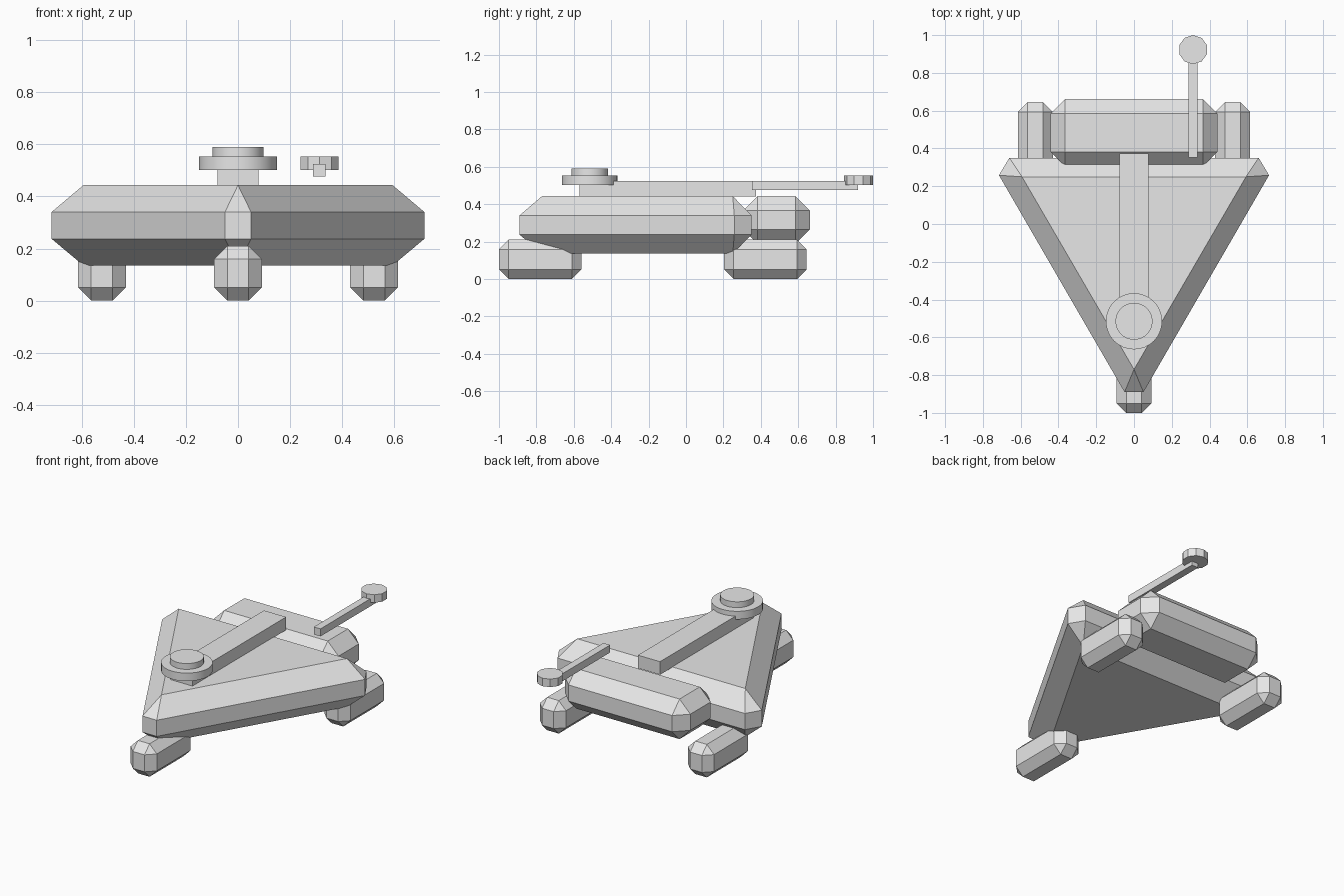
import bpy, bmesh, math
from mathutils import Vector

if "Cube" in bpy.data.objects:
    bpy.data.objects.remove(bpy.data.objects["Cube"])

grey = bpy.data.materials.new("light_grey")
grey.diffuse_color = (0.8, 0.8, 0.8, 1)
grey.use_nodes = True
grey.node_tree.nodes["Principled BSDF"].inputs["Base Color"].default_value = grey.diffuse_color


def add_object(name, bm):
    bmesh.ops.recalc_face_normals(bm, faces=bm.faces[:])
    mesh = bpy.data.meshes.new(name)
    bm.to_mesh(mesh)
    bm.free()
    mesh.materials.append(grey)
    obj = bpy.data.objects.new(name, mesh)
    bpy.context.collection.objects.link(obj)
    return obj


def box(name, lo, hi, chamfer=0):
    """Box between two corners, with all edges chamfered."""
    lo, hi = Vector(lo), Vector(hi)
    bm = bmesh.new()
    bmesh.ops.create_cube(bm, size=1)
    for v in bm.verts:
        v.co = Vector(c * s for c, s in zip(v.co, hi - lo)) + (lo + hi) / 2
    if chamfer:
        bmesh.ops.bevel(bm, geom=bm.edges[:], offset=chamfer, offset_type='OFFSET',
                        segments=1, profile=0.5, affect='EDGES')
    return add_object(name, bm)


def disc(name, x, y, z0, z1, radius, sides, smooth=False):
    bm = bmesh.new()
    bmesh.ops.create_cone(bm, cap_ends=True, segments=sides, radius1=radius,
                          radius2=radius, depth=z1 - z0)
    for v in bm.verts:
        v.co += Vector((x, y, (z0 + z1) / 2))
    # one vertex must point along y on the low-sided knob
    if sides % 4:
        turn = math.pi / 2 - max(math.atan2(v.co.y - y, v.co.x - x) for v in bm.verts
                                 if v.co.y - y > radius * 0.94)
        c, s = math.cos(turn), math.sin(turn)
        for v in bm.verts:
            dx, dy = v.co.x - x, v.co.y - y
            v.co.x, v.co.y = x + dx * c - dy * s, y + dx * s + dy * c
    for f in bm.faces:
        f.smooth = smooth and len(f.verts) == 4
    for e in bm.edges:
        if any(len(f.verts) > 4 for f in e.link_faces):
            e.smooth = False
    return add_object(name, bm)


# Wedge hull: triangular caps joined to a six-sided waist
bm = bmesh.new()
cap = [(0, -0.77), (0.593, 0.25), (-0.593, 0.25)]
waist = [(-0.05, -0.89), (0.05, -0.89), (0.715, 0.258),
         (0.66, 0.35), (-0.66, 0.35), (-0.715, 0.258)]
top, bottom = ([bm.verts.new((x, y, z)) for x, y in cap] for z in (0.443, 0.135))
upper, lower = ([bm.verts.new((x, y, z)) for x, y in waist] for z in (0.34, 0.237))
bm.faces.new(top)
bm.faces.new(bottom)
for i in range(6):
    j = (i + 1) % 6
    bm.faces.new((lower[i], lower[j], upper[j], upper[i]))
for ring, tri in ((upper, top), (lower, bottom)):
    for k in range(3):
        a, b, c = ring[2 * k], ring[2 * k + 1], ring[(2 * k + 2) % 6]
        bm.faces.new((a, b, tri[k]))
        bm.faces.new((b, c, tri[(k + 1) % 3], tri[k]))
add_object("hull", bm)

# Landing pads
for name, x, y in (("front_pad", 0, -1.0), ("left_rear_pad", -0.522, 0.204),
                   ("right_rear_pad", 0.522, 0.204)):
    box(name, (x - 0.092, y, 0), (x + 0.092, y + 0.441, 0.21), 0.051)

# Rear engine block
box("engine_block", (-0.441, 0.306, 0.188), (0.441, 0.662, 0.443), 0.076)

# Spine and stacked discs
box("spine", (-0.078, -0.57, 0.44), (0.078, 0.373, 0.523))
disc("turret_base", 0, -0.515, 0.502, 0.553, 0.149, 32, True)
disc("turret_cap", 0, -0.515, 0.553, 0.59, 0.098, 32, True)

# Antenna arm with ten-sided dish
box("antenna_arm", (0.288, 0.352, 0.476), (0.335, 0.92, 0.524))
disc("antenna_dish", 0.313, 0.923, 0.502, 0.553, 0.077, 10)
